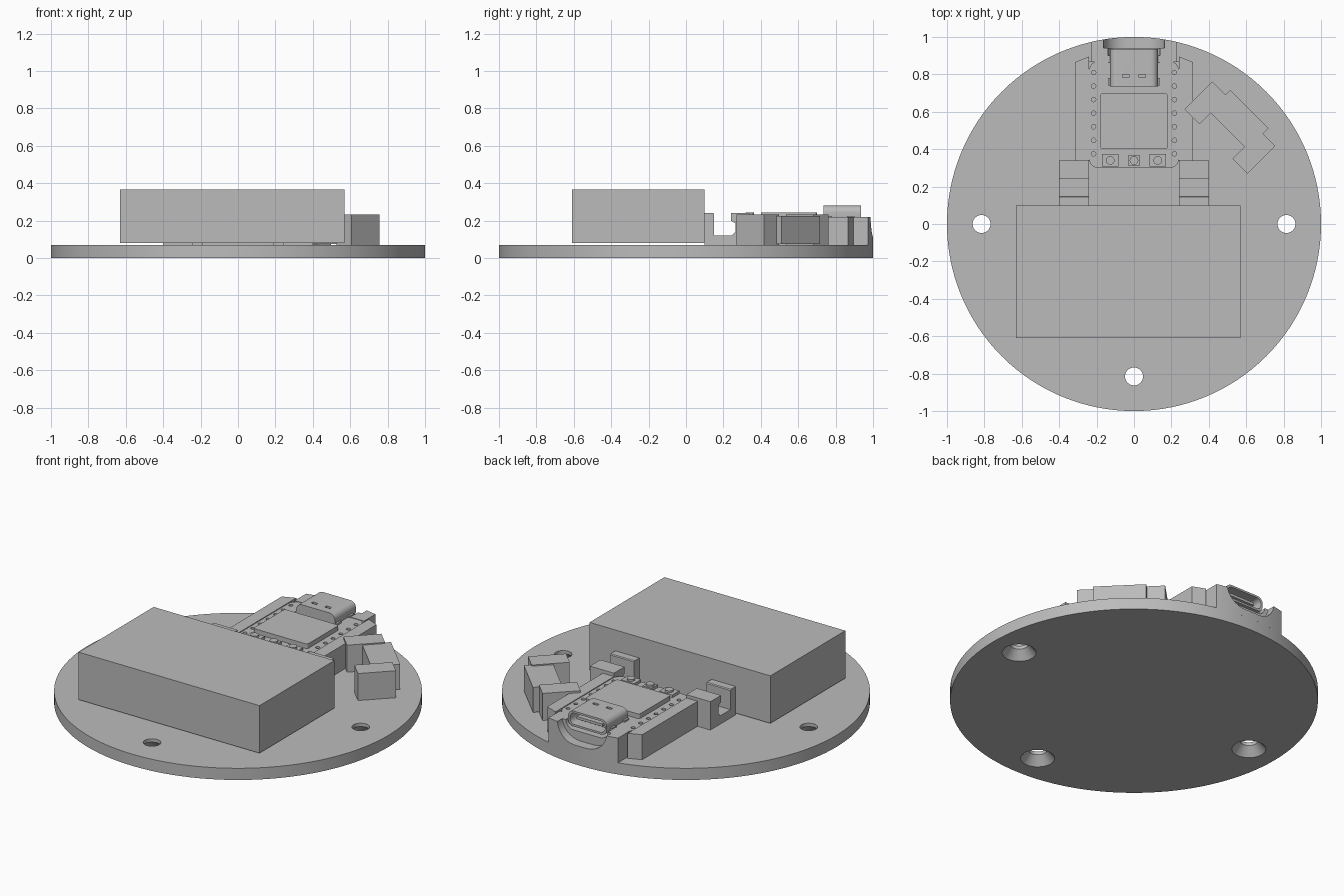
import bpy, bmesh, math
from mathutils import Matrix

if "Cube" in bpy.data.objects:
    bpy.data.objects.remove(bpy.data.objects["Cube"], do_unlink=True)

grey = bpy.data.materials.new("plain grey")
grey.use_nodes = True
grey.diffuse_color = (0.5, 0.5, 0.5, 1)
grey.node_tree.nodes["Principled BSDF"].inputs["Base Color"].default_value = (0.5, 0.5, 0.5, 1)


def finish(name, bm):
    bmesh.ops.recalc_face_normals(bm, faces=bm.faces[:])
    mesh = bpy.data.meshes.new(name)
    bm.to_mesh(mesh)
    bm.free()
    mesh.materials.append(grey)
    ob = bpy.data.objects.new(name, mesh)
    bpy.context.collection.objects.link(ob)
    return ob


def prism(name, pts, axis, lo, hi):
    """Extrude a 2D outline along an axis from lo to hi."""
    place = {"x": lambda a, b, h: (h, a, b),
             "y": lambda a, b, h: (a, h, b),
             "z": lambda a, b, h: (a, b, h)}[axis]
    bm = bmesh.new()
    rings = [[bm.verts.new(place(a, b, h)) for a, b in pts] for h in (lo, hi)]
    n = len(pts)
    for ring in rings:
        bm.faces.new(ring)
    for i in range(n):
        j = (i + 1) % n
        bm.faces.new((rings[0][i], rings[0][j], rings[1][j], rings[1][i]))
    return finish(name, bm)


def box(name, x0, x1, y0, y1, z0, z1):
    return prism(name, [(x0, y0), (x1, y0), (x1, y1), (x0, y1)], "z", z0, z1)


def turned_box(name, x, y, length, width, z0, z1, angle):
    ob = box(name, -length / 2, length / 2, -width / 2, width / 2, z0, z1)
    ob.data.transform(Matrix.Translation((x, y, 0)) @ Matrix.Rotation(angle, 4, "Z"))
    return ob


def rod(name, x, y, z0, z1, r0, r1, sides=32):
    bm = bmesh.new()
    bmesh.ops.create_cone(bm, cap_ends=True, segments=sides, radius1=r0, radius2=r1, depth=z1 - z0,
                          matrix=Matrix.Translation((x, y, (z0 + z1) / 2)))
    return finish(name, bm)


def rounded(x0, x1, y0, y1, r, steps=8):
    """Rounded rectangle outline."""
    pts = []
    corners = [(x1 - r, y1 - r), (x0 + r, y1 - r), (x0 + r, y0 + r), (x1 - r, y0 + r)]
    for k, (cx, cy) in enumerate(corners):
        for i in range(steps + 1):
            a = (k + i / steps) * math.pi / 2
            pts.append((cx + r * math.cos(a), cy + r * math.sin(a)))
    return pts


def cut(ob, cutters):
    for c in cutters:
        c.hide_render = True
        mod = ob.modifiers.new("cut", "BOOLEAN")
        mod.operation, mod.solver, mod.object = "DIFFERENCE", "EXACT", c
        bpy.context.view_layer.objects.active = ob
        bpy.ops.object.modifier_apply(modifier=mod.name)
        bpy.data.objects.remove(c, do_unlink=True)


def smooth(ob):
    bpy.ops.object.select_all(action="DESELECT")
    ob.select_set(True)
    bpy.context.view_layer.objects.active = ob
    bpy.ops.object.shade_smooth_by_angle(angle=math.radians(30))


FLOOR = 0.07

# Round base with countersunk screw holes
base = rod("base_plate", 0, 0, 0, FLOOR, 1, 1, 128)
for x, y in ((-0.815, 0), (0.815, 0), (0, -0.815)):
    cut(base, [rod("hole", x, y, -0.02, 0.1, 0.048, 0.048),
               rod("countersink", x, y, -0.01, 0.05, 0.102, 0.048)])
smooth(base)

# Battery
box("battery", -0.63, 0.57, -0.61, 0.10, 0.08, 0.365)

# Angled component between two holders
turn = math.radians(-45)
turned_box("angled_component", 0.56, 0.557, 0.29, 0.16, 0.075, 0.225, turn)
turned_box("outer_holder", 0.642, 0.383, 0.113, 0.21, FLOOR, 0.232, turn)
turned_box("inner_holder", 0.384, 0.648, 0.113, 0.21, FLOOR, 0.232, turn)

# Board rails, ledges and notched end clips, on both sides
clip = [(0.10, FLOOR), (0.34, FLOOR), (0.34, 0.24), (0.24, 0.24), (0.24, 0.20), (0.265, 0.185),
        (0.265, 0.14), (0.245, 0.12), (0.15, 0.12), (0.15, 0.235), (0.145, 0.24), (0.10, 0.24)]
for side, s in (("left", 1), ("right", -1)):
    prism(side + "_rail", [(s * 0.24, 0.30), (s * 0.315, 0.30), (s * 0.315, 0.865), (s * 0.24, 0.895)],
          "z", FLOOR, 0.22)
    box(side + "_ledge", *sorted((s * 0.19, s * 0.245)), 0.34, 0.87, FLOOR, 0.185)
    prism(side + "_clip", clip, "x", *sorted((s * 0.24, s * 0.40)))

# Curved end wall with a recess for the plug
arc = [(math.sin(a), math.cos(a)) for a in [math.asin(0.23) * (i / 10 - 1) for i in range(21)]]
wall = prism("end_wall", [(0.23, 0.866), (-0.23, 0.866)] + arc, "z", FLOOR, 0.218)
cut(wall, [prism("plug_recess", rounded(-0.165, 0.165, 0.115, 0.36, 0.12), "y", 0.94, 1.1),
           prism("socket_slot", rounded(-0.14, 0.14, 0.17, 0.36, 0.05), "y", 0.8, 1.1)])
smooth(wall)

# Circuit board with edge holes
board = prism("circuit_board", rounded(-0.24, 0.24, 0.30, 0.87, 0.05), "z", 0.185, 0.215)
cut(board, [rod("pin_hole", s * 0.216, 0.375 + i * 0.0725, 0.1, 0.3, 0.012, 0.012, 16)
            for s in (-1, 1) for i in range(7)])

# Metal shield
prism("chip_shield", rounded(-0.18, 0.18, 0.40, 0.70, 0.015, 4), "z", 0.213, 0.243)

# Buttons and indicator
for name, x, w in (("left_button", 0.127, 0.044), ("right_button", -0.127, 0.044), ("indicator", 0, 0.03)):
    box(name + "_base", x - w, x + w, 0.34 - min(w, 0.033), 0.34 + min(w, 0.033), 0.213, 0.232)
    rod(name + "_cap", x, 0.34, 0.23, 0.243, 0.023, 0.023, 24)

# Hollow socket with tongue, slits, side tabs and solder pins
socket = prism("socket_shell", rounded(-0.128, 0.128, 0.188, 0.28, 0.036), "y", 0.735, 0.935)
cut(socket, [prism("socket_hollow", rounded(-0.116, 0.116, 0.2, 0.268, 0.03), "y", 0.77, 1.0)]
    + [box("slit", s * 0.045 - 0.017, s * 0.045 + 0.017, 0.783, 0.8, 0.262, 0.3) for s in (-1, 1)])
smooth(socket)
box("socket_tongue", -0.085, 0.085, 0.76, 0.915, 0.226, 0.242)
for s in (-1, 1):
    for y in (0.76, 0.88):
        box("socket_tab", s * 0.13 - 0.01, s * 0.13 + 0.01, y - 0.02, y + 0.02, 0.19, 0.225)
for i in range(10):
    x = (i - 4.5) * 0.02
    box("solder_pin", x - 0.006, x + 0.006, 0.712, 0.74, 0.213, 0.222)
